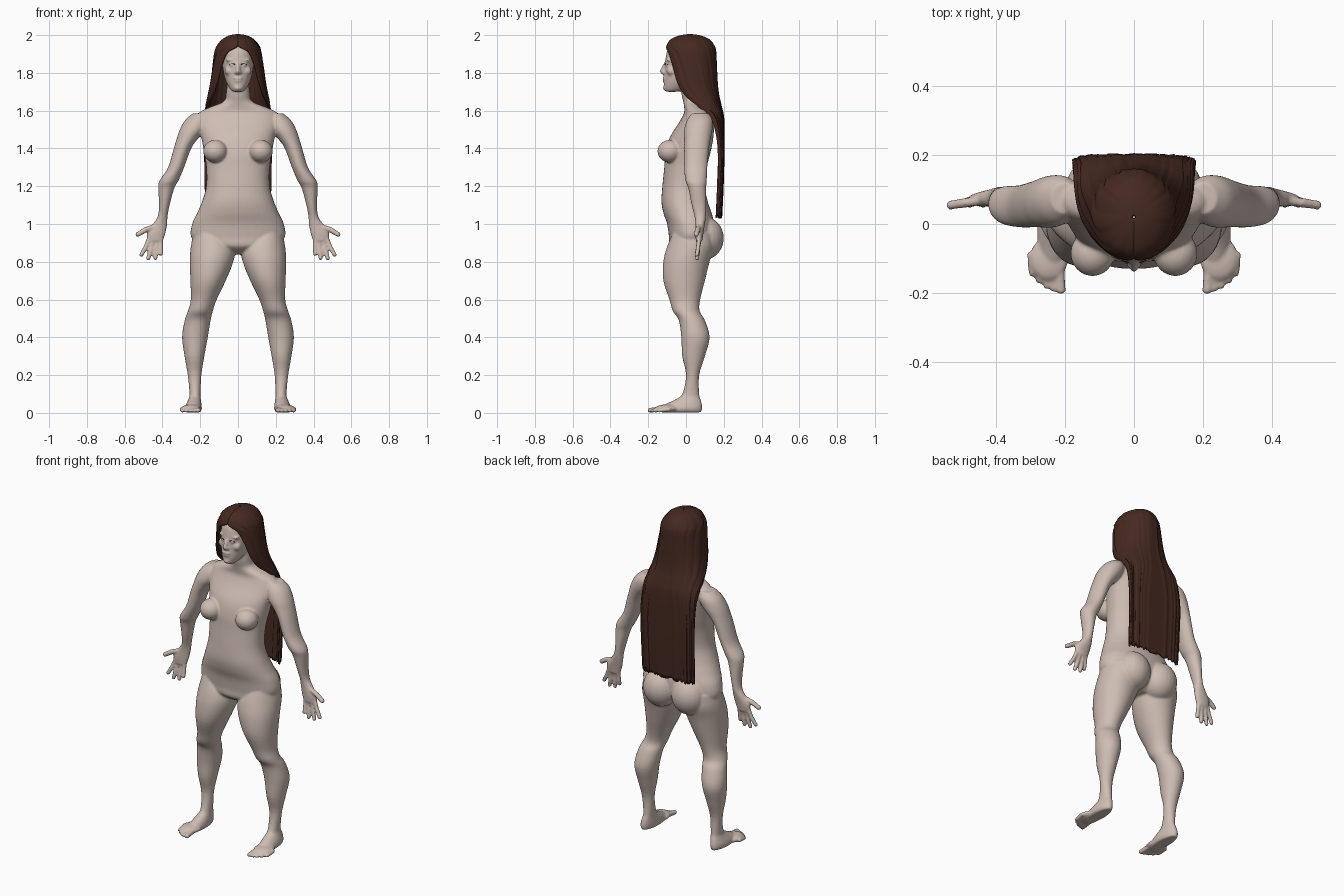
import bpy, bmesh, math, random
from mathutils import Vector, Matrix

random.seed(4)
cube = bpy.data.objects.get("Cube")
if cube:
    bpy.data.objects.remove(cube)


def material(name, rgb):
    m = bpy.data.materials.new(name)
    m.use_nodes = True
    m.diffuse_color = (*rgb, 1)
    node = m.node_tree.nodes["Principled BSDF"]
    node.inputs["Base Color"].default_value = (*rgb, 1)
    node.inputs["Roughness"].default_value = 0.7
    return m


skin = material("skin", (0.62, 0.51, 0.455))
brown = material("dark brown hair", (0.06, 0.022, 0.015))


def finish(bm, name, mat):
    mesh = bpy.data.meshes.new(name)
    bm.to_mesh(mesh)
    bm.free()
    ob = bpy.data.objects.new(name, mesh)
    bpy.context.collection.objects.link(ob)
    mesh.materials.append(mat)
    mesh.shade_smooth()
    return ob


def refine(rows, steps=4):
    """Smoothly interpolate between the given section rows."""
    out = []
    for i in range(len(rows) - 1):
        a, b = rows[max(i - 1, 0)], rows[i]
        c, d = rows[i + 1], rows[min(i + 2, len(rows) - 1)]
        for k in range(steps):
            t = k / steps
            out.append([q + t * (r - p) / 2 + t * t * (p - 2.5 * q + 2 * r - s / 2)
                        + t ** 3 * (1.5 * (q - r) + (s - p) / 2)
                        for p, q, r, s in zip(a, b, c, d)])
    return out + [list(rows[-1])]


def power(v, p):
    return math.copysign(abs(v) ** p, v)


def loft(bm, rows, side=1, p=1.0, n=40):
    """Stack of rounded sections, each given as z, x from, x to, y from, y to."""
    rings = []
    for z, x0, x1, y0, y1 in refine(rows):
        ring = []
        for i in range(n):
            a = math.tau * i / n
            x = (x0 + x1) / 2 + (x1 - x0) / 2 * power(math.cos(a), p)
            y = (y0 + y1) / 2 + (y1 - y0) / 2 * power(math.sin(a), p)
            ring.append(bm.verts.new((side * x, y, z)))
        rings.append(ring)
    faces = [bm.faces.new(rings[0]), bm.faces.new(rings[-1])]
    for a, b in zip(rings, rings[1:]):
        for i in range(n):
            j = (i + 1) % n
            faces.append(bm.faces.new((a[i], a[j], b[j], b[i])))
    bmesh.ops.recalc_face_normals(bm, faces=faces)


def ball(bm, at, radii):
    m = Matrix.Translation(at) @ Matrix.Diagonal((*radii, 1))
    bmesh.ops.create_uvsphere(bm, u_segments=24, v_segments=16, radius=1, matrix=m)


def digit(bm, points, radius):
    """Finger or toe: tapered links with round joints."""
    pts = [Vector(p) for p in points]
    for a, b in zip(pts, pts[1:]):
        turn = (b - a).to_track_quat('Z', 'Y').to_matrix().to_4x4()
        bmesh.ops.create_cone(bm, cap_ends=True, segments=16, radius1=radius,
                              radius2=radius * 0.92, depth=(b - a).length,
                              matrix=Matrix.Translation((a + b) / 2) @ turn)
        ball(bm, b, [radius * 0.96] * 3)


body = bmesh.new()

# Torso and neck
torso = [(.84, .06, -.03, .08), (.88, .19, -.085, .13), (.93, .248, -.09, .15),
         (1, .243, -.1, .15), (1.06, .215, -.12, .135), (1.12, .19, -.13, .115),
         (1.2, .168, -.125, .1), (1.3, .168, -.115, .11), (1.38, .18, -.108, .13),
         (1.46, .195, -.085, .145), (1.54, .215, -.035, .148), (1.59, .205, -.01, .14),
         (1.62, .145, -.01, .125), (1.65, .075, -.015, .105), (1.7, .062, -.025, .1),
         (1.78, .055, -.02, .1)]
loft(body, [(z, -w, w, a, b) for z, w, a, b in torso], p=0.92)

# Head and face
head = [(1.7, .025, -.105, -.05), (1.715, .042, -.116, 0), (1.76, .066, -.117, .07),
        (1.82, .08, -.113, .12), (1.88, .086, -.108, .13), (1.93, .078, -.092, .12),
        (1.97, .045, -.04, .08)]
loft(body, [(z, -w, w, a, b) for z, w, a, b in head], p=0.95)
digit(body, [(0, -.105, 1.85), (0, -.128, 1.808)], .012)
ball(body, (0, -.118, 1.802), (.021, .014, .011))
ball(body, (0, -.112, 1.772), (.026, .014, .008))
ball(body, (0, -.11, 1.758), (.023, .014, .008))
ball(body, (0, -.107, 1.72), (.022, .015, .015))

leg = [(.95, .06, .235, -.07, .14), (.88, .015, .25, -.1, .15), (.8, .025, .255, -.12, .125),
       (.7, .065, .252, -.12, .1), (.6, .113, .25, -.088, .075), (.54, .133, .265, -.07, .072),
       (.49, .145, .282, -.038, .1), (.4, .16, .296, -.025, .125), (.3, .178, .283, -.02, .1),
       (.2, .194, .266, 0, .07), (.1, .198, .257, -.02, .07), (.07, .197, .264, -.06, .078),
       (.045, .193, .275, -.11, .084), (.02, .192, .28, -.14, .085), (.003, .2, .27, -.125, .08)]
arm = [(1.585, .16, .24, .03, .12), (1.55, .15, .28, .005, .14), (1.5, .17, .308, -.01, .14),
       (1.45, .213, .325, -.01, .13), (1.4, .248, .34, -.01, .122), (1.3, .285, .37, -.01, .113),
       (1.23, .315, .415, -.003, .11), (1.19, .337, .422, .012, .107), (1.1, .362, .418, .03, .108),
       (1.04, .373, .425, .045, .105), (1, .375, .45, .05, .1), (.95, .384, .482, .05, .092),
       (.91, .397, .475, .052, .086)]
tips = [(.408, .835), (.437, .812), (.475, .81), (.511, .83)]

for s in (1, -1):
    # Legs, seat and chest forms
    loft(body, leg, s)
    ball(body, (s * .095, .095, .925), (.105, .105, .115))
    ball(body, (s * .12, -.085, 1.385), (.064, .066, .06))
    # Feet with toes
    ball(body, (s * .246, -.1, .023), (.056, .065, .022))
    for i in range(5):
        x, y = .211 + i * .021, -.19 + .003 * i * i
        r = .0145 if i == 0 else .0115
        digit(body, [(s * (x + .004), y + .06, .02), (s * x, y, r)], r)
    # Arms, fingers and thumbs
    loft(body, arm, s)
    for i, (x, z) in enumerate(tips):
        base = .408 + i * .02
        mid = (base + x) / 2
        digit(body, [(s * base, .07, .93), (s * mid, .064, (.92 + z) / 2),
                     (s * x, .058, z + .008)], .0125)
    digit(body, [(s * .43, .07, .99), (s * .485, .062, .972), (s * .53, .055, .945)], .0145)
    # Cheeks and eyelids
    ball(body, (s * .046, -.078, 1.81), (.026, .025, .025))
    ball(body, (s * .031, -.096, 1.842), (.016, .014, .01))
    ball(body, (s * .036, -.088, 1.868), (.03, .016, .008))

body_ob = finish(body, "body", skin)
remesh = body_ob.modifiers.new("Blend", 'REMESH')
remesh.mode = 'VOXEL'
remesh.voxel_size = 0.006
remesh.use_smooth_shade = True
soften = body_ob.modifiers.new("Soften", 'SMOOTH')
soften.factor = 0.5
soften.iterations = 5

# Eyelashes
for s, name in ((1, "left_lashes"), (-1, "right_lashes")):
    bm = bmesh.new()
    arc = [(s * (.017 + .007 * i), -.112 + .0035 * i, 1.843 + .006 * math.sin(i * .7 + .3))
           for i in range(5)]
    digit(bm, arc, .0022)
    finish(bm, name, brown)

# Long hair: cap narrowing to a flat sheet (z, half width, y, depth, wrap, roundness)
strands = [(2, .004, .02, .004, 180, 1), (1.992, .045, .02, .055, 180, 1),
           (1.972, .08, .02, .1, 180, 1), (1.94, .106, .022, .122, 178, 1),
           (1.91, .117, .023, .129, 152, 1), (1.85, .127, .025, .13, 138, 1),
           (1.75, .141, .035, .125, 128, .95), (1.68, .154, .058, .11, 120, .9),
           (1.62, .165, .095, .087, 103, .8), (1.55, .171, .135, .06, 90, .65),
           (1.4, .174, .168, .028, 90, .5), (1.2, .171, .165, .026, 90, .5),
           (1.04, .168, .158, .025, 90, .5)]
columns = 72
streak = [random.uniform(-.003, .003) for _ in range(columns + 1)]
ragged = [random.uniform(-.01, .012) for _ in range(columns + 1)]
bm = bmesh.new()
sheets = []
for z, w, cy, d, wrap, p in refine(strands, 5):
    low = max(0, min(1, (1.1 - z) / .06))
    line = []
    for i in range(columns + 1):
        a = math.radians(wrap) * (2 * i / columns - 1)
        grow = streak[i] * min(1, w / .1)
        line.append(bm.verts.new(((w + grow) * power(math.sin(a), p),
                                  cy + (d + grow) * power(math.cos(a), p),
                                  z + low * ragged[i])))
    sheets.append(line)
for a, b in zip(sheets, sheets[1:]):
    for i in range(columns):
        bm.faces.new((a[i], b[i], b[i + 1], a[i + 1]))
hair = finish(bm, "long_hair", brown)
thick = hair.modifiers.new("Thickness", 'SOLIDIFY')
thick.thickness = 0.012
thick.offset = 0
